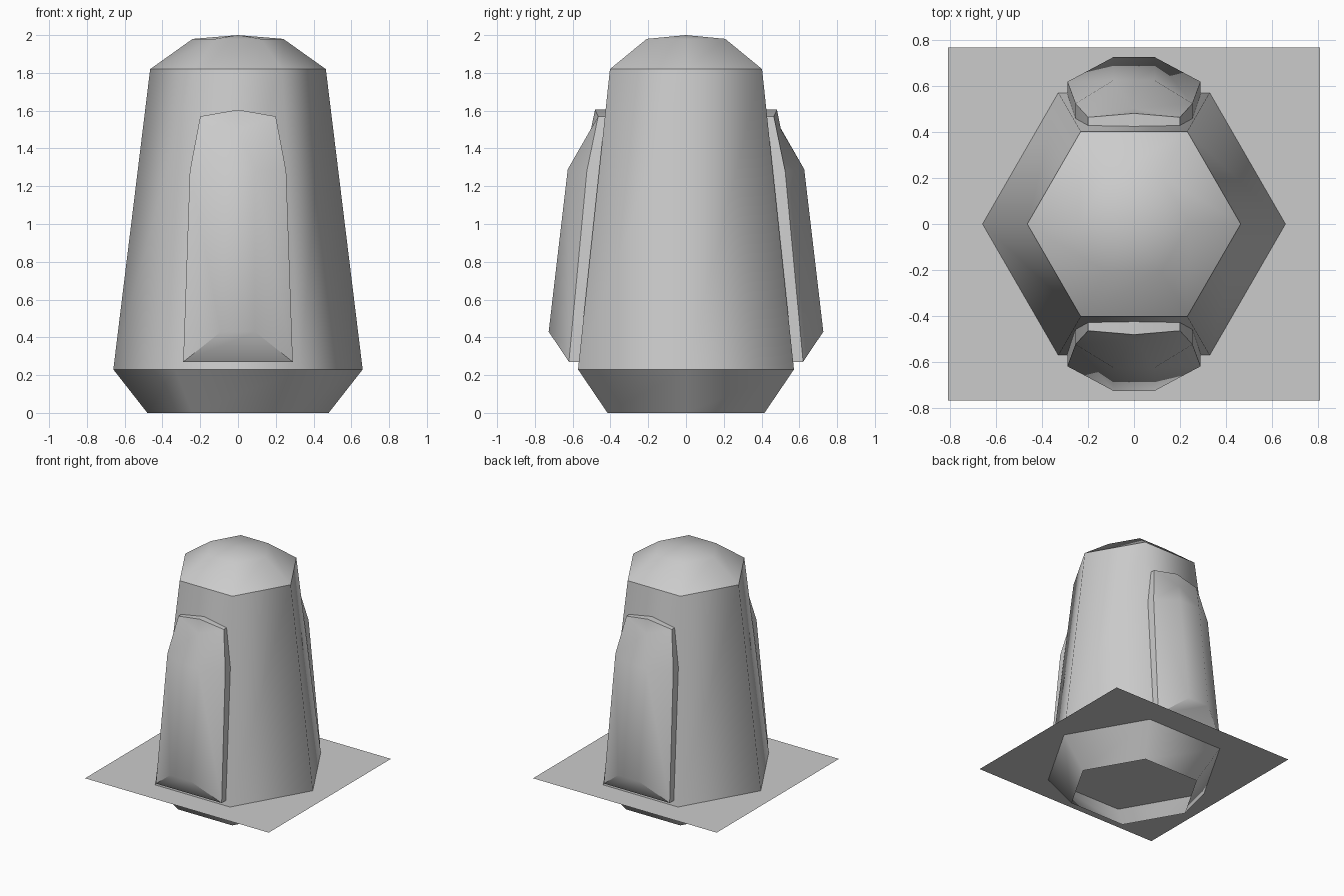
import bpy, math

if "Cube" in bpy.data.objects:
    bpy.data.objects.remove(bpy.data.objects["Cube"])

HEX = [math.radians(60 * i) for i in range(6)]


def make(name, verts, faces, angle=180):
    mesh = bpy.data.meshes.new(name)
    mesh.from_pydata(verts, [], faces)
    ob = bpy.data.objects.new(name, mesh)
    bpy.context.collection.objects.link(ob)
    bpy.ops.object.select_all(action='DESELECT')
    ob.select_set(True)
    bpy.context.view_layer.objects.active = ob
    if angle >= 180:
        bpy.ops.object.shade_smooth()
    else:
        bpy.ops.object.shade_smooth_by_angle(angle=math.radians(angle))
    return ob


def hex_loft(name, rings, apex=None):
    """Open six-sided shell through (radius, z) rings, optionally closed to a point."""
    verts = [(r * math.cos(a), r * math.sin(a), z) for r, z in rings for a in HEX]
    faces = []
    for k in range(len(rings) - 1):
        for i in range(6):
            j = (i + 1) % 6
            faces.append((6 * k + i, 6 * k + j, 6 * k + 6 + j, 6 * k + 6 + i))
    if apex is not None:
        top = len(verts) - 6
        verts.append((0, 0, apex))
        faces += [(top + i, top + (i + 1) % 6, top + 6) for i in range(6)]
    return make(name, verts, faces)


# Hexagonal body: open flared base, tapered walls, domed cap
hex_loft("base", [(0.48, 0), (0.66, 0.23)])
hex_loft("tower_walls", [(0.66, 0.23), (0.465, 1.82)])
hex_loft("cap", [(0.465, 1.82), (0.24, 1.98)], apex=2.0)

# Thin ground sheet crossing the body
make("ground_sheet", [(-0.81, -0.77, 0.23), (0.81, -0.77, 0.23),
                      (0.81, 0.77, 0.23), (-0.81, 0.77, 0.23)], [(0, 1, 2, 3)], 30)


def wall_y(z):
    return 0.573 - (z - 0.23) * 0.17 / 1.59


def panel(name, s):
    """Bulging panel on the front (s = 1) or back (s = -1) wall."""
    # outline (x, depth, z): counter-clockwise from the lower left
    rim = [(-0.29, 0.62, 0.27), (0.29, 0.62, 0.27), (0.255, 0.525, 1.28),
           (0.2, 0.465, 1.57), (0, 0.482, 1.605), (-0.2, 0.465, 1.57),
           (-0.255, 0.525, 1.28)]
    back = [(x, wall_y(z) - 0.005, z) for x, _, z in rim]
    bulge = [(-0.09, 0.727, 0.43), (0.09, 0.727, 0.43),
             (0.09, 0.626, 1.29), (-0.09, 0.626, 1.29), (0, 0.503, 1.5)]
    verts = [(s * x, -s * y, z) for x, y, z in rim + back + bulge]
    a, b, c, d, e = range(14, 19)
    faces = [(a, b, c, d), (0, 1, b, a), (1, 2, c, b), (6, 0, a, d),
             (d, c, e), (c, 2, 3, e), (6, d, e, 5), (e, 3, 4), (e, 4, 5)]
    # side walls back to the body
    faces += [(i, i + 7, (i + 1) % 7 + 7, (i + 1) % 7) for i in range(7)]
    return make(name, verts, faces, 48)


panel("front_panel", 1)
panel("back_panel", -1)
